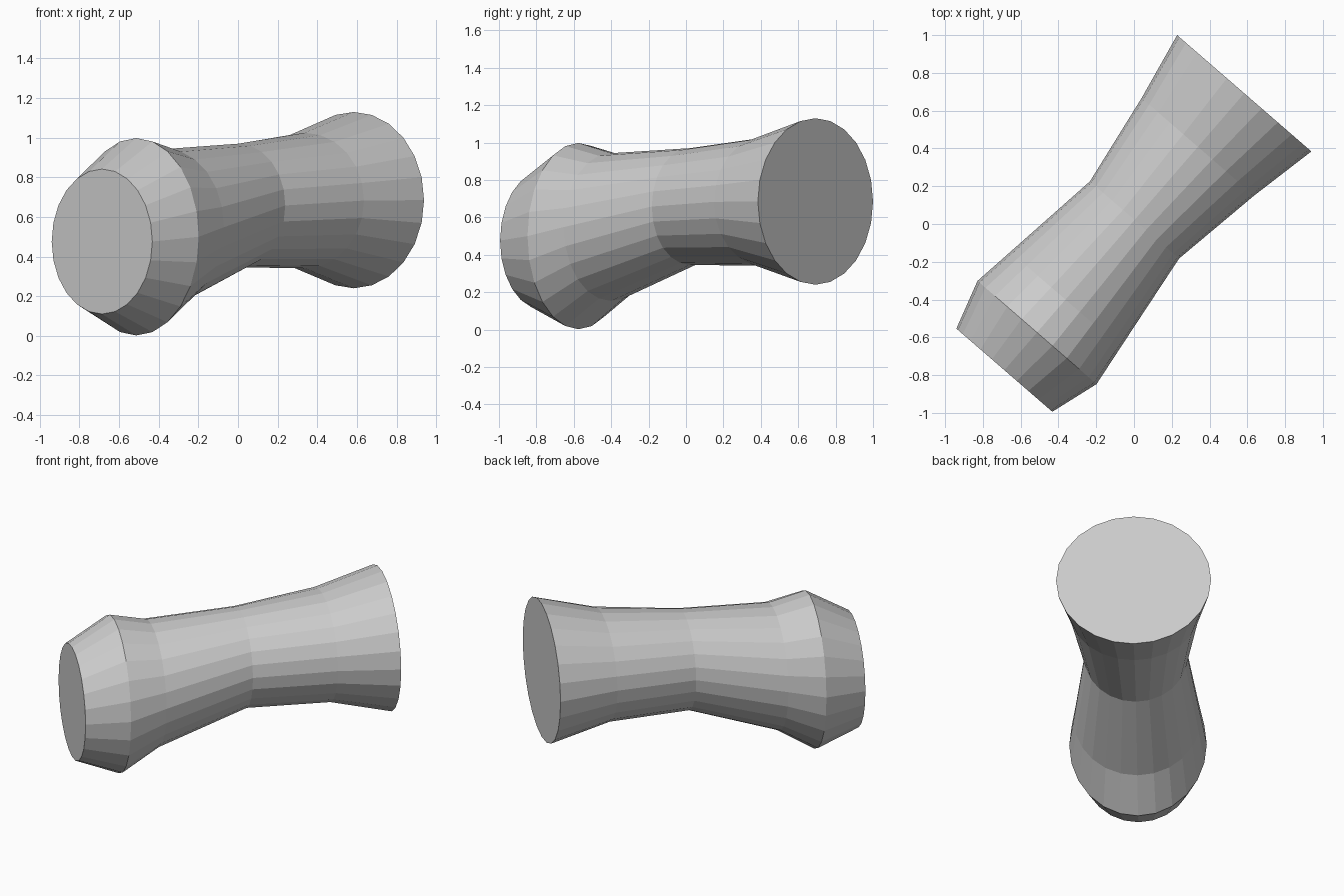
import bpy, bmesh
from math import sin, cos, pi
from mathutils import Vector

cube = bpy.data.objects.get("Cube")
if cube:
    bpy.data.objects.remove(cube)

SIDES = 24
AXIS = Vector((0.655, 0.756, 0))      # direction of the tube seen from above
ACROSS = Vector((0.756, -0.655, 0))
UP = Vector((0, 0, 1))

# Rings: distance along the axis, centre height, half width, half height
RINGS = [
    (-1.034, 0.476, 0.336, 0.366),
    (-0.770, 0.500, 0.417, 0.498),
    (-0.540, 0.548, 0.386, 0.395),
    (0.018, 0.658, 0.312, 0.312),
    (0.530, 0.683, 0.394, 0.342),
    (0.905, 0.685, 0.470, 0.445),
]

grey = bpy.data.materials.new("plain_grey")
grey.use_nodes = True
colour = (0.6, 0.6, 0.6, 1)
grey.diffuse_color = colour
grey.node_tree.nodes["Principled BSDF"].inputs["Base Color"].default_value = colour

# Waisted tube: loft the rings, then close both ends
bm = bmesh.new()
loops = []
for along, height, wide, tall in RINGS:
    centre = AXIS * along + ACROSS * -0.012 + UP * height
    angles = [2 * pi * i / SIDES for i in range(SIDES)]
    loops.append([bm.verts.new(centre + ACROSS * wide * cos(a) + UP * tall * sin(a))
                  for a in angles])
for a, b in zip(loops, loops[1:]):
    for i in range(SIDES):
        j = (i + 1) % SIDES
        bm.faces.new((a[i], a[j], b[j], b[i]))
bm.faces.new(loops[0])
bm.faces.new(loops[-1])
bmesh.ops.recalc_face_normals(bm, faces=bm.faces)

mesh = bpy.data.meshes.new("waisted_tube")
bm.to_mesh(mesh)
bm.free()
mesh.materials.append(grey)
tube = bpy.data.objects.new("waisted_tube", mesh)
bpy.context.collection.objects.link(tube)
